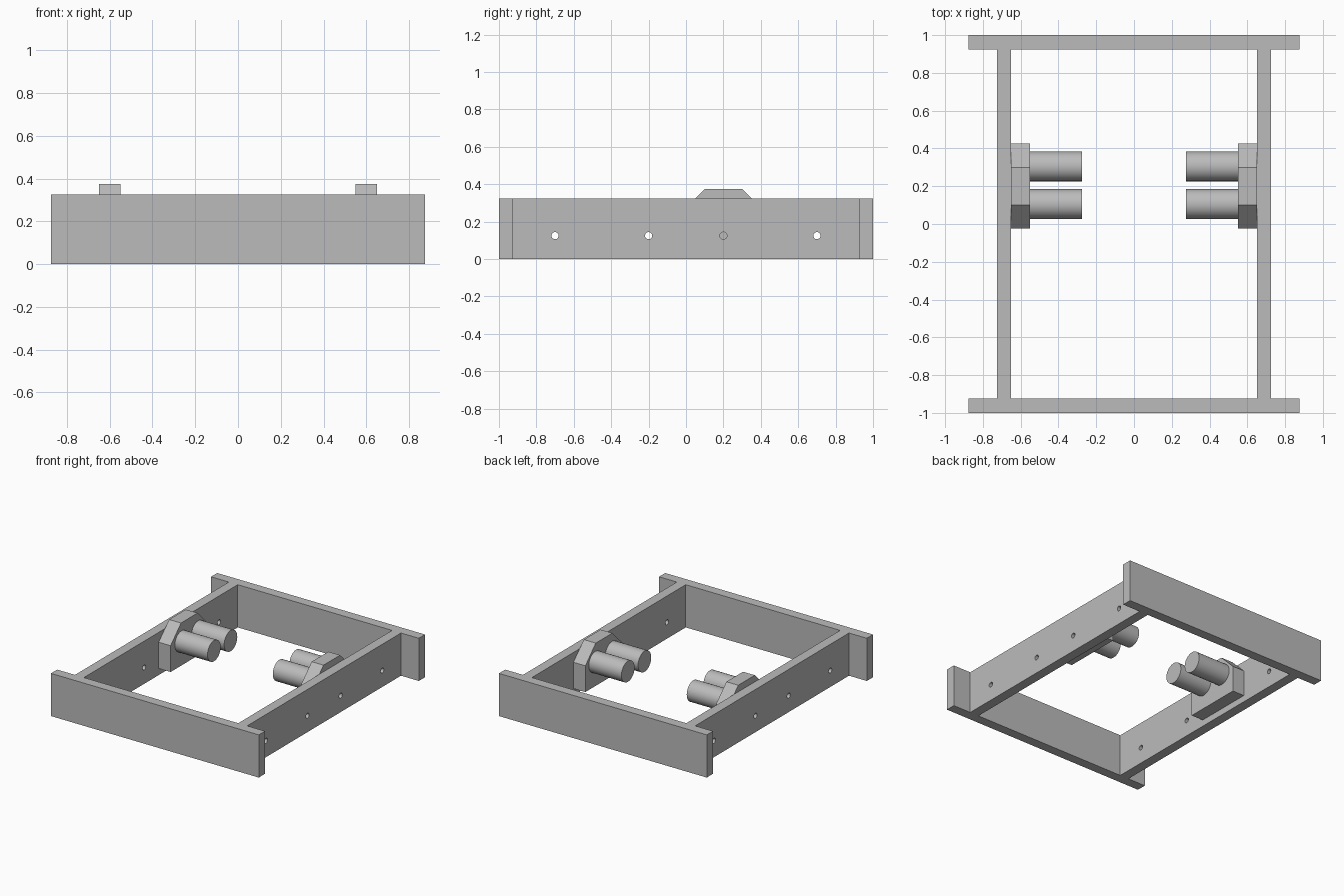
import bpy, bmesh, math
from mathutils import Matrix

old = bpy.data.objects.get("Cube")
if old:
    bpy.data.objects.remove(old, do_unlink=True)

grey = bpy.data.materials.new("plain_grey")
grey.use_nodes = True
colour = (0.5, 0.5, 0.5, 1)
grey.diffuse_color = colour
grey.node_tree.nodes["Principled BSDF"].inputs["Base Color"].default_value = colour


def finish(name, bm):
    bmesh.ops.recalc_face_normals(bm, faces=bm.faces)
    mesh = bpy.data.meshes.new(name)
    bm.to_mesh(mesh)
    bm.free()
    mesh.materials.append(grey)
    obj = bpy.data.objects.new(name, mesh)
    bpy.context.collection.objects.link(obj)
    return obj


def box(name, low, high):
    bm = bmesh.new()
    bmesh.ops.create_cube(bm, size=1)
    for v in bm.verts:
        v.co = [l + (c + 0.5) * (h - l) for l, h, c in zip(low, high, v.co)]
    return finish(name, bm)


def rod(name, x1, x2, y, z, radius, sides):
    """Cylinder lying along x."""
    bm = bmesh.new()
    place = Matrix.Translation(((x1 + x2) / 2, y, z)) @ Matrix.Rotation(math.pi / 2, 4, 'Y')
    bmesh.ops.create_cone(bm, cap_ends=True, segments=sides, radius1=radius,
                          radius2=radius, depth=abs(x2 - x1), matrix=place)
    obj = finish(name, bm)
    bpy.ops.object.select_all(action='DESELECT')
    obj.select_set(True)
    bpy.context.view_layer.objects.active = obj
    bpy.ops.object.shade_smooth_by_angle(angle=math.radians(40))
    return obj


def prism(name, profile, x1, x2):
    """Extrude a (y, z) outline along x."""
    bm = bmesh.new()
    face = bm.faces.new([bm.verts.new((x1, y, z)) for y, z in profile])
    moved = bmesh.ops.extrude_face_region(bm, geom=[face])["geom"]
    for v in moved:
        if isinstance(v, bmesh.types.BMVert):
            v.co.x = x2
    return finish(name, bm)


HEIGHT = 0.325

# End plates
box("front_plate", (-0.875, -1, 0), (0.875, -0.925, HEIGHT))
box("back_plate", (-0.875, 0.925, 0), (0.875, 1, HEIGHT))

# Hole drills, shared by both rails
drills = [rod("hole_cutter", -1, 1, y, 0.125, 0.019, 24) for y in (-0.7, -0.2, 0.2, 0.7)]
for drill in drills:
    drill.hide_render = True
    drill.hide_set(True)

bracket_outline = [(-0.025, 0.05), (0.425, 0.05), (0.425, 0.25),
                   (0.3, 0.375), (0.1, 0.375), (-0.025, 0.25)]

for side, s in (("left", 1), ("right", -1)):
    # Side rail with drilled holes
    xs = sorted((s * 0.65, s * 0.725))
    rail = box(side + "_rail", (xs[0], -0.925, 0), (xs[1], 0.925, HEIGHT))
    for drill in drills:
        cut = rail.modifiers.new("hole", 'BOOLEAN')
        cut.operation = 'DIFFERENCE'
        cut.solver = 'EXACT'
        cut.object = drill
    # Bracket and its two pegs
    prism(side + "_bracket", bracket_outline, s * 0.65, s * 0.55)
    for place, y in (("front", 0.105), ("back", 0.305)):
        rod(f"{side}_{place}_peg", s * 0.55, s * 0.275, y, 0.235, 0.079, 48)
